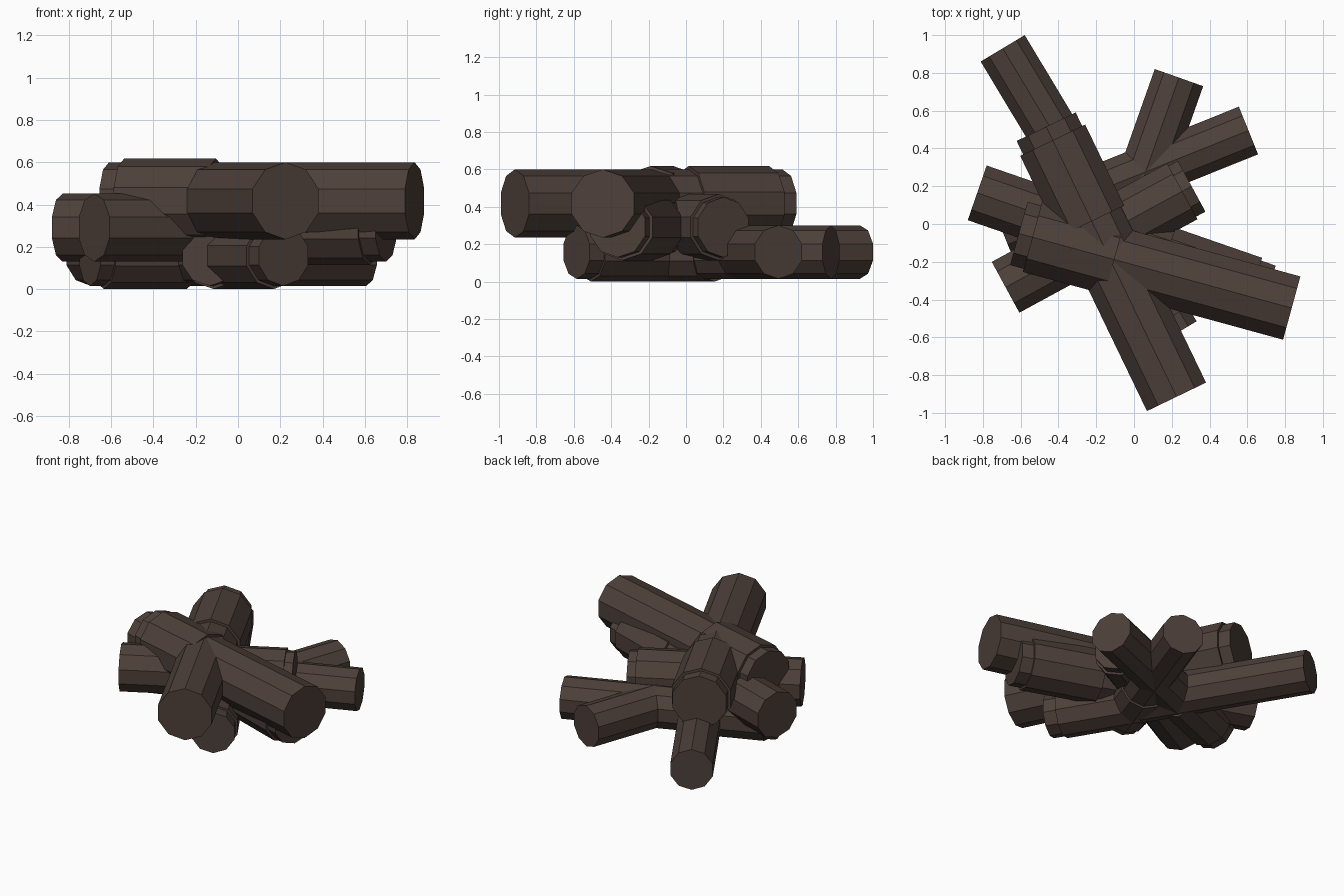
import bpy
import bmesh
import math
from mathutils import Vector

cube = bpy.data.objects.get("Cube")
if cube:
    bpy.data.objects.remove(cube, do_unlink=True)

SIDES = 10

# One dark bark colour for every log
bark = bpy.data.materials.new("dark_bark")
bark.use_nodes = True
colour = (0.075, 0.051, 0.042, 1.0)
bark.diffuse_color = colour
bark.node_tree.nodes["Principled BSDF"].inputs["Base Color"].default_value = colour


def prism(name, start, end, radius):
    """Flat-shaded horizontal prism between two points, with an edge on top."""
    axis = (end - start).normalized()
    up = Vector((0, 0, 1))
    side = up.cross(axis)
    bm = bmesh.new()
    rings = []
    for centre in (start, end):
        ring = []
        for i in range(SIDES):
            a = math.tau * i / SIDES
            ring.append(bm.verts.new(centre + radius * (up * math.cos(a) + side * math.sin(a))))
        rings.append(ring)
        bm.faces.new(ring)
    for i in range(SIDES):
        j = (i + 1) % SIDES
        bm.faces.new((rings[0][i], rings[0][j], rings[1][j], rings[1][i]))
    bmesh.ops.recalc_face_normals(bm, faces=bm.faces)
    mesh = bpy.data.meshes.new(name)
    bm.to_mesh(mesh)
    bm.free()
    mesh.materials.append(bark)
    bpy.context.collection.objects.link(bpy.data.objects.new(name, mesh))


def log(name, height, radius, near, far):
    """A log with a thicker bark sleeve close to its near end."""
    start = Vector((*near, height))
    end = Vector((*far, height))
    prism(name, start, end, radius)
    prism(name + "_bark_sleeve", start.lerp(end, 0.05), start.lerp(end, 0.35), radius * 1.1)


# Bottom layer: height and radius, then the logs
LOW = (0.158, 0.143)
log("bottom_log_long", *LOW, (0.215, -0.585), (-0.695, 0.93))
log("bottom_log_wide", *LOW, (-0.70, -0.03), (0.606, 0.495))
log("bottom_log_short", *LOW, (-0.135, -0.28), (0.238, 0.775))

# Middle layer
MID = (0.291, 0.161)
log("middle_log_short", *MID, (0.305, 0.20), (-0.68, -0.335))
log("middle_log_long", *MID, (0.70, -0.365), (-0.83, 0.165))

# Top layer
TOP = (0.4175, 0.1825)
log("top_log_front_to_back", *TOP, (-0.465, 0.515), (0.225, -0.915))
log("top_log_side_to_side", *TOP, (-0.61, -0.05), (0.835, -0.445))
